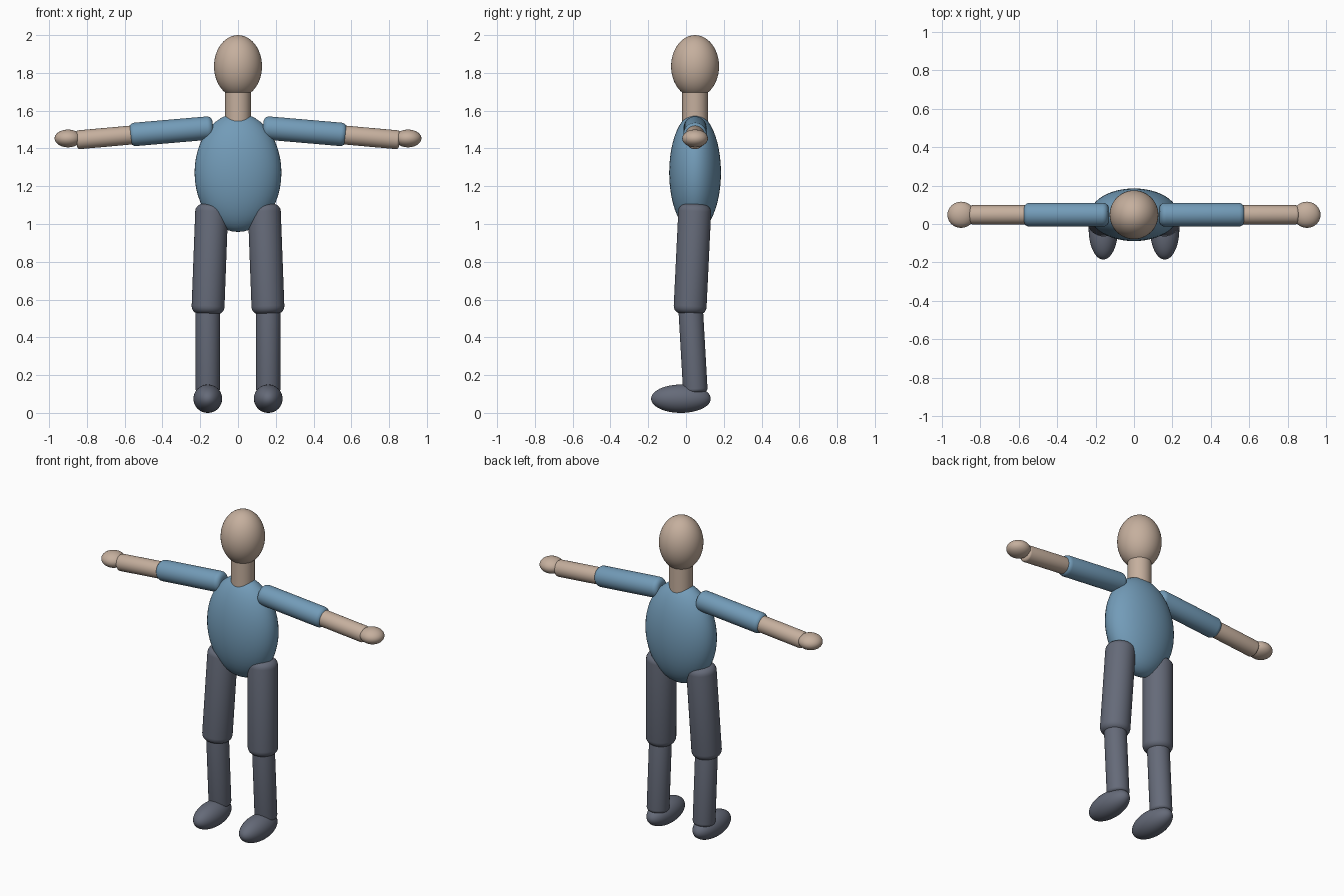
import bpy
from math import radians
from mathutils import Vector

cube = bpy.data.objects.get("Cube")
if cube:
    bpy.data.objects.remove(cube, do_unlink=True)


def material(name, rgb):
    mat = bpy.data.materials.new(name)
    mat.use_nodes = True
    colour = (*rgb, 1)
    mat.diffuse_color = colour
    for node in mat.node_tree.nodes:
        if node.type == "BSDF_PRINCIPLED":
            node.inputs["Base Color"].default_value = colour
    return mat


skin = material("skin beige", (0.56, 0.43, 0.34))
shirt = material("shirt blue", (0.17, 0.33, 0.48))
trousers = material("trouser grey", (0.13, 0.145, 0.19))


def finish(name, mat):
    obj = bpy.context.object
    obj.name = obj.data.name = name
    obj.data.materials.append(mat)
    return obj


def ellipsoid(name, mat, centre, radii):
    bpy.ops.mesh.primitive_uv_sphere_add(segments=48, ring_count=24, location=centre)
    obj = finish(name, mat)
    obj.scale = radii
    bpy.ops.object.transform_apply(location=False, rotation=False, scale=True)
    bpy.ops.object.shade_smooth()


def limb(name, mat, start, end, radius, rounding=0.0):
    """Cylinder between two points, with optionally rounded rims."""
    start, end = Vector(start), Vector(end)
    axis = end - start
    bpy.ops.mesh.primitive_cylinder_add(vertices=40, radius=radius, depth=axis.length,
                                        location=(start + end) / 2)
    obj = finish(name, mat)
    obj.rotation_euler = axis.to_track_quat("Z", "Y").to_euler()
    if rounding:
        bevel = obj.modifiers.new("rounded rims", "BEVEL")
        bevel.width = rounding
        bevel.segments = 5
        bevel.limit_method = "ANGLE"
        bpy.ops.object.modifier_apply(modifier=bevel.name)
    bpy.ops.object.shade_smooth_by_angle(angle=radians(35))


MID = 0.048  # depth of the body's centre line

# Head, neck and torso
ellipsoid("head", skin, (0, MID, 1.835), (0.127, 0.127, 0.165))
limb("neck", skin, (0, MID, 1.48), (0, MID, 1.74), 0.068)
ellipsoid("torso", shirt, (0, MID, 1.272), (0.23, 0.137, 0.314))

for side, s in (("left", 1), ("right", -1)):
    # Arm
    limb(side + "_sleeve", shirt, (s * 0.132, MID, 1.51), (s * 0.574, MID, 1.472),
         0.062, 0.03)
    limb(side + "_forearm", skin, (s * 0.52, MID, 1.475), (s * 0.855, MID, 1.445),
         0.05, 0.015)
    ellipsoid(side + "_hand", skin, (s * 0.9, MID, 1.453), (0.071, 0.068, 0.047))
    # Leg
    limb(side + "_thigh", trousers, (s * 0.138, MID, 1.105), (s * 0.16, 0.02, 0.523),
         0.087, 0.04)
    limb(side + "_shin", trousers, (s * 0.16, 0.023, 0.58), (s * 0.16, 0.05, 0.108),
         0.065, 0.02)
    ellipsoid(side + "_foot", trousers, (s * 0.16, -0.027, 0.075), (0.076, 0.158, 0.075))
